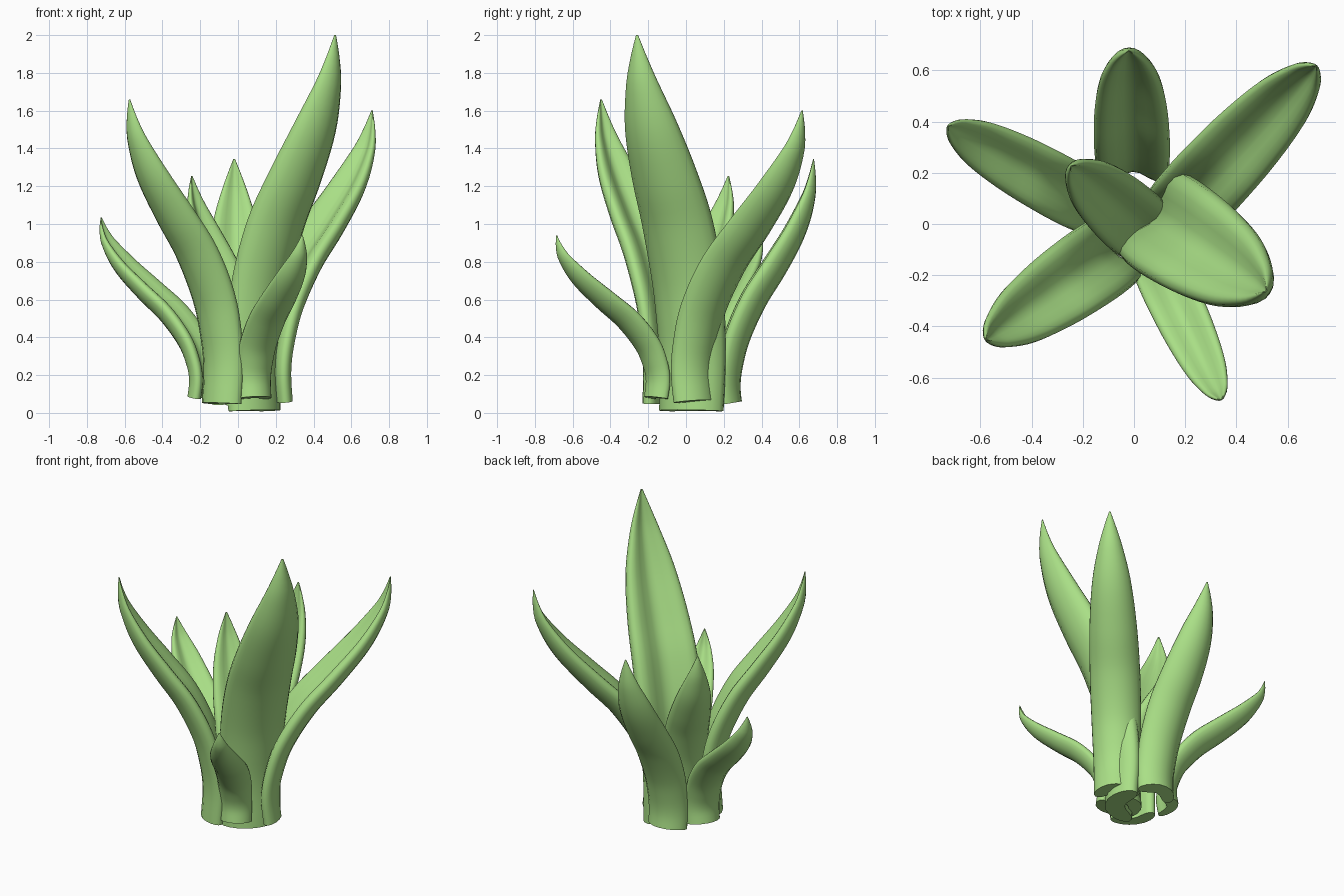
import bpy, bmesh, math
from mathutils import Vector

if "Cube" in bpy.data.objects:
    bpy.data.objects.remove(bpy.data.objects["Cube"])

mat = bpy.data.materials.new("leaf_green")
mat.diffuse_color = (0.40, 0.74, 0.24, 1)
mat.use_nodes = True
mat.node_tree.nodes["Principled BSDF"].inputs["Base Color"].default_value = mat.diffuse_color

# Spine: (height fraction, outward fraction); width: (height fraction, width fraction)
SPINE = [(0, 0), (.12, -.02), (.22, .005), (.35, .09), (.5, .285), (.62, .52),
         (.75, .765), (.87, .93), (.94, .98), (1, 1.0)]
WIDTH = [(0, .90), (.15, .93), (.3, .98), (.45, 1.0), (.6, .94), (.75, .75),
         (.87, .45), (.95, .2), (1, .03)]
# Half of the lobed cross-section, (side, outward), from outer middle to inner groove
HALF = [(0, .54), (.35, .49), (.65, .33), (.87, .12), (.98, -.08), (1, -.22), (.95, -.35),
        (.82, -.41), (.63, -.38), (.42, -.27), (.2, -.14), (0, -.09)]
SECTION = HALF + [(-s, d) for s, d in HALF[-2:0:-1]]


def sample(pts, t):
    """Smooth (cubic Hermite) interpolation through the points."""
    n = len(pts)

    def slope(i):
        a, b = pts[max(i - 1, 0)], pts[min(i + 1, n - 1)]
        return (b[1] - a[1]) / (b[0] - a[0])
    i = next((k for k in range(n - 1) if t <= pts[k + 1][0]), n - 2)
    (x0, y0), (x1, y1) = pts[i], pts[i + 1]
    h = x1 - x0
    u = (t - x0) / h
    return ((2*u**3 - 3*u**2 + 1) * y0 + (u**3 - 2*u**2 + u) * h * slope(i)
            + (3*u**2 - 2*u**3) * y1 + (u**3 - u**2) * h * slope(i + 1))


def leaf(name, base, tip, half_width, power=1.0, rings=40):
    base, tip = Vector(base), Vector(tip)
    out = Vector((tip.x - base.x, tip.y - base.y, 0))
    reach, height = out.length, tip.z - base.z
    out.normalize()
    up = Vector((0, 0, 1))
    side = up.cross(out)

    def spine(t):
        return base + out * reach * sample(SPINE, t ** power) + up * height * t

    bm = bmesh.new()
    loops = []
    for k in range(rings + 1):
        t = k / rings
        tangent = (spine(min(t + .01, 1)) - spine(max(t - .01, 0))).normalized()
        normal = side.cross(tangent)
        if normal.dot(out) < 0:
            normal.negate()
        w = half_width * sample(WIDTH, t)
        c = spine(t)
        loops.append([bm.verts.new(c + side * s * w + normal * d * w) for s, d in SECTION])
    n = len(SECTION)
    for a, b in zip(loops, loops[1:]):
        for i in range(n):
            j = (i + 1) % n
            bm.faces.new((a[i], a[j], b[j], b[i]))
    bm.faces.new(loops[0][::-1])
    bm.faces.new(loops[-1])
    bmesh.ops.recalc_face_normals(bm, faces=bm.faces)
    mesh = bpy.data.meshes.new(name)
    bm.to_mesh(mesh)
    bm.free()
    mesh.materials.append(mat)
    ob = bpy.data.objects.new(name, mesh)
    bpy.context.collection.objects.link(ob)
    bpy.context.view_layer.objects.active = ob
    ob.select_set(True)
    bpy.ops.object.shade_smooth_by_angle(angle=math.radians(55))
    ob.select_set(False)


# Leaves: base centre, tip, half width
leaf("leaf_tall", (.105, .01, .012), (.515, -.26, 2.0), .213)
leaf("leaf_back_right", (.19, .06, .06), (.71, .615, 1.6), .155, .93)
leaf("leaf_back", (-.005, .225, .05), (-.02, .675, 1.345), .148, .82)
leaf("leaf_left", (-.20, .09, .08), (-.725, .38, 1.035), .125, .92)
leaf("leaf_inner", (.02, -.01, .04), (-.245, .225, 1.255), .14)
leaf("leaf_front_left", (-.10, -.12, .05), (-.575, -.45, 1.66), .157)
leaf("leaf_front_right", (.095, -.165, .08), (.34, -.685, .94), .107, .95)
